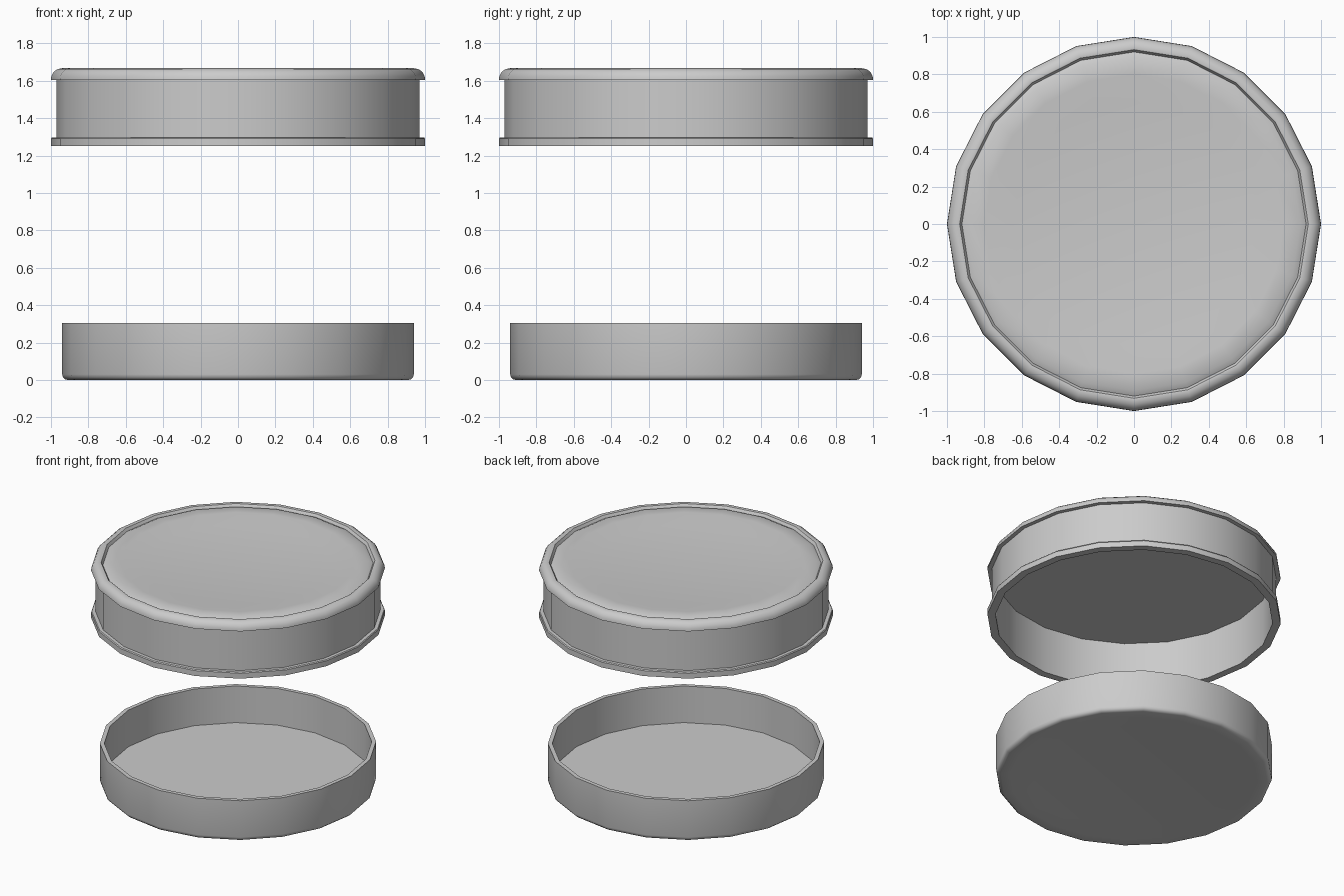
import bpy, bmesh
from math import cos, sin, pi, radians

if "Cube" in bpy.data.objects:
    bpy.data.objects.remove(bpy.data.objects["Cube"])

SIDES = 20


def lathe(name, profile):
    """Revolve an (r, z) profile; both open ends are closed with flat caps."""
    bm = bmesh.new()
    rings = [[bm.verts.new((r * cos(2 * pi * i / SIDES), r * sin(2 * pi * i / SIDES), z))
              for i in range(SIDES)] for r, z in profile]
    for a, b in zip(rings, rings[1:]):
        for i in range(SIDES):
            j = (i + 1) % SIDES
            bm.faces.new((a[i], a[j], b[j], b[i]))
    bm.faces.new(rings[0][::-1])
    bm.faces.new(rings[-1])
    bmesh.ops.recalc_face_normals(bm, faces=bm.faces)
    mesh = bpy.data.meshes.new(name)
    bm.to_mesh(mesh)
    bm.free()
    obj = bpy.data.objects.new(name, mesh)
    bpy.context.collection.objects.link(obj)
    bpy.ops.object.select_all(action='DESELECT')
    obj.select_set(True)
    bpy.context.view_layer.objects.active = obj
    bpy.ops.object.shade_smooth_by_angle(angle=radians(32))
    return obj


# Shallow tray: dished underside, rounded foot, thin wall, flat floor
lathe("base_tray", [
    (0.69, 0.012), (0.84, 0.0), (0.91, 0.0), (0.925, 0.004), (0.936, 0.015), (0.94, 0.03),
    (0.94, 0.305), (0.91, 0.305), (0.91, 0.03)])

# Raised lid: ceiling, inner wall, lower flange, neck, rolled rim, recessed top
lathe("lid", [
    (0.945, 1.60), (0.945, 1.25), (1.0, 1.25), (1.0, 1.29), (0.995, 1.297), (0.97, 1.297),
    (0.97, 1.605), (1.0, 1.605), (0.998, 1.625), (0.985, 1.648), (0.965, 1.662), (0.94, 1.667),
    (0.932, 1.665), (0.92, 1.645), (0.89, 1.66), (0.80, 1.66), (0.65, 1.64)])
